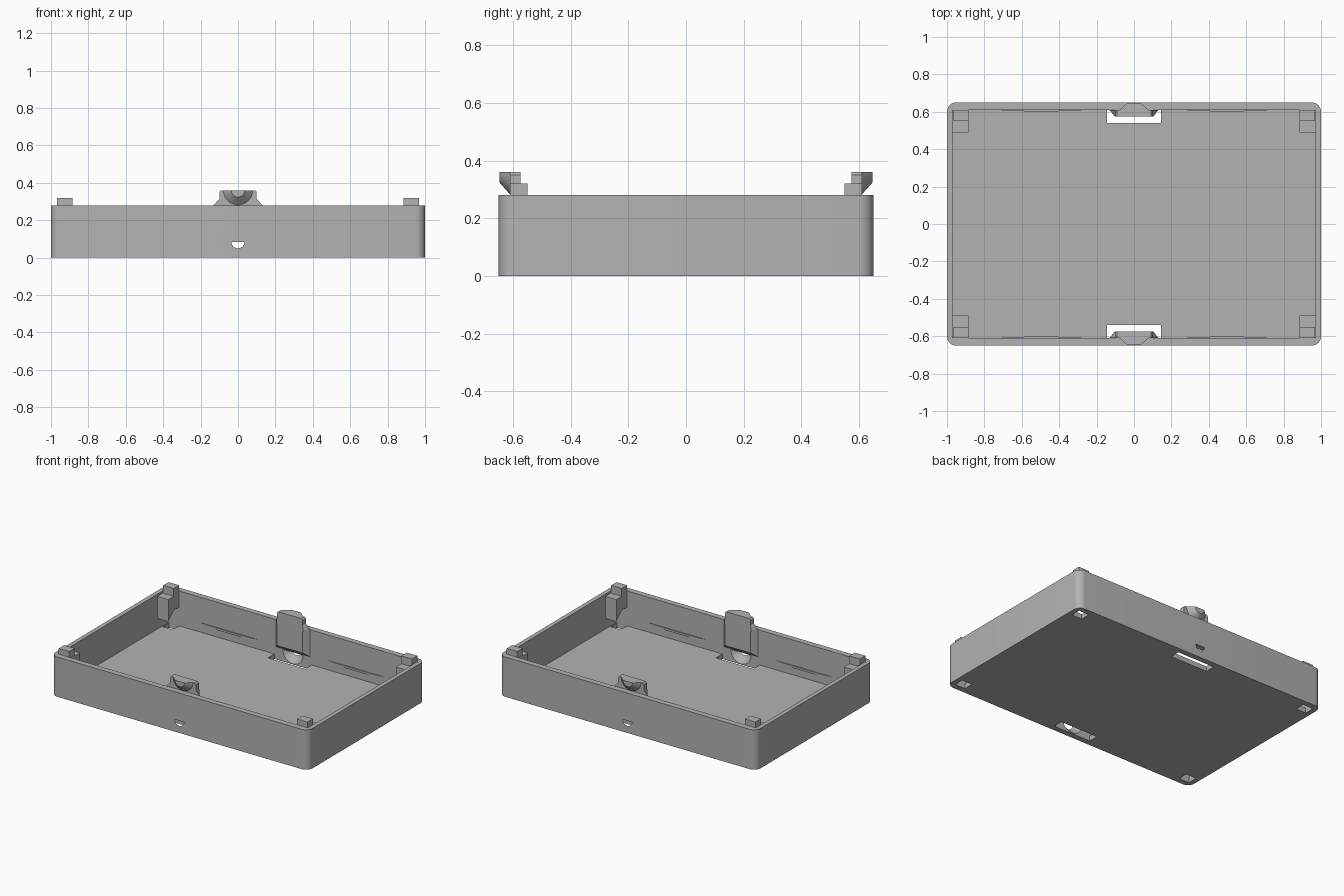
import bpy, bmesh, math

cube = bpy.data.objects.get("Cube")
if cube:
    bpy.data.objects.remove(cube, do_unlink=True)

grey = bpy.data.materials.new("matte_grey")
grey.use_nodes = True
colour = (0.45, 0.45, 0.45, 1)
grey.diffuse_color = colour
grey.node_tree.nodes["Principled BSDF"].inputs["Base Color"].default_value = colour

WALL_X, WALL_Y, RIM, FLOOR = 0.97, 0.61, 0.28, 0.035


def loft(name, ring_a, ring_b, mirror=(False, False)):
    """Solid between two rings of 3D points, optionally mirrored in x and y."""
    bm = bmesh.new()
    a = [bm.verts.new(p) for p in ring_a]
    b = [bm.verts.new(p) for p in ring_b]
    bm.faces.new(a)
    bm.faces.new(b[::-1])
    for i in range(len(a)):
        j = (i + 1) % len(a)
        bm.faces.new((a[j], a[i], b[i], b[j]))
    bmesh.ops.recalc_face_normals(bm, faces=bm.faces)
    mesh = bpy.data.meshes.new(name)
    bm.to_mesh(mesh)
    bm.free()
    mesh.materials.append(grey)
    ob = bpy.data.objects.new(name, mesh)
    bpy.context.collection.objects.link(ob)
    if any(mirror):
        mod = ob.modifiers.new("mirror", "MIRROR")
        mod.use_axis = (mirror[0], mirror[1], False)
        mod.use_mirror_merge = False
    return ob


def box(name, x, y, z, mirror=(False, False)):
    ring = [(x[0], y[0]), (x[1], y[0]), (x[1], y[1]), (x[0], y[1])]
    return loft(name, [(*p, z[0]) for p in ring], [(*p, z[1]) for p in ring], mirror)


def half_cone(name, z, y0, r0, y1, r1):
    """Lower half of a cone lying along y, on both long sides."""
    def ring(y, r):
        return [(r * math.cos(t), y, z - r * math.sin(t))
                for t in (math.pi * i / 24 for i in range(25))]
    return loft(name, ring(y0, r0), ring(y1, r1), (False, True))


def cut(target, cutter):
    cutter.hide_render = True
    mod = target.modifiers.new("cut", "BOOLEAN")
    mod.operation = "DIFFERENCE"
    mod.solver = "EXACT"
    mod.object = cutter
    bpy.context.view_layer.objects.active = target
    bpy.ops.object.modifier_apply(modifier=mod.name)
    bpy.data.objects.remove(cutter, do_unlink=True)


# Tray shell with rounded upright corners
outline = []
radius = 0.05
for k, (sx, sy) in enumerate([(1, 1), (-1, 1), (-1, -1), (1, -1)]):
    for i in range(9):
        t = math.pi / 2 * (k + i / 8)
        outline.append((sx * (1 - radius) + radius * math.cos(t),
                        sy * (0.65 - radius) + radius * math.sin(t)))
tray = loft("tray", [(*p, 0) for p in outline], [(*p, RIM) for p in outline])
cut(tray, box("cavity", (-WALL_X, WALL_X), (-WALL_Y, WALL_Y), (FLOOR, 0.5)))

# Openings in floor and long walls
cut(tray, box("latch_slot", (-0.145, 0.145), (0.54, WALL_Y), (-0.1, 0.06), (False, True)))
cut(tray, box("corner_slot", (0.885, 0.965), (0.54, WALL_Y), (-0.1, 0.06), (True, True)))
cut(tray, half_cone("latch_hole", 0.085, 0.60, 0.091, 0.66, 0.024))

# Latch tongues: upper tab, flared base and sloping underside
tab = [(-0.13, 0.27), (-0.13, 0.28), (-0.1, 0.315), (-0.1, 0.35), (-0.09, 0.36),
       (0.09, 0.36), (0.1, 0.35), (0.1, 0.315), (0.13, 0.28), (0.13, 0.27)]
loft("latch_tab", [(x * 0.8 if abs(x) > 0.12 else x, 0.575, z) for x, z in tab],
     [(x, WALL_Y, z) for x, z in tab], (False, True))
plan = [(-0.1, 0.575), (0.1, 0.575), (0.135, 0.612), (-0.135, 0.612)]
loft("latch_base", [(x, y, 0.12 if y < 0.6 else 0.088) for x, y in plan],
     [(x, y, RIM) for x, y in plan], (False, True))
bump = half_cone("latch_bump", 0.36, 0.608, 0.08, 0.647, 0.036)

# Corner pegs with a lower step in front and a sloping underside
profile = [(0.55, 0.32), (0.55, 0.265), (0.49, 0.265), (0.49, 0.11),
           (0.55, 0.166), (0.615, 0.166), (0.615, 0.28), (0.61, 0.28), (0.61, 0.32)]
loft("corner_peg", [(0.885, y, z) for y, z in profile],
     [(0.967, y, z) for y, z in profile], (True, True))
box("peg_root", (0.96, 0.975), (0.49, 0.61), (0.13, 0.265), (True, True))

# Slim curved ribs along the inside of the long walls
arc = [(0.495 + 0.225 * math.cos(t), WALL_Y + 0.001 - 0.009 * math.sin(t))
       for t in (math.pi * i / 16 for i in range(17))]
loft("wall_rib", [(*p, 0.088) for p in arc], [(*p, 0.102) for p in arc], (True, True))

# Smooth the rounded parts
for ob in (tray, bump):
    bpy.ops.object.select_all(action="DESELECT")
    ob.select_set(True)
    bpy.context.view_layer.objects.active = ob
    bpy.ops.object.shade_smooth_by_angle(angle=math.radians(30))
